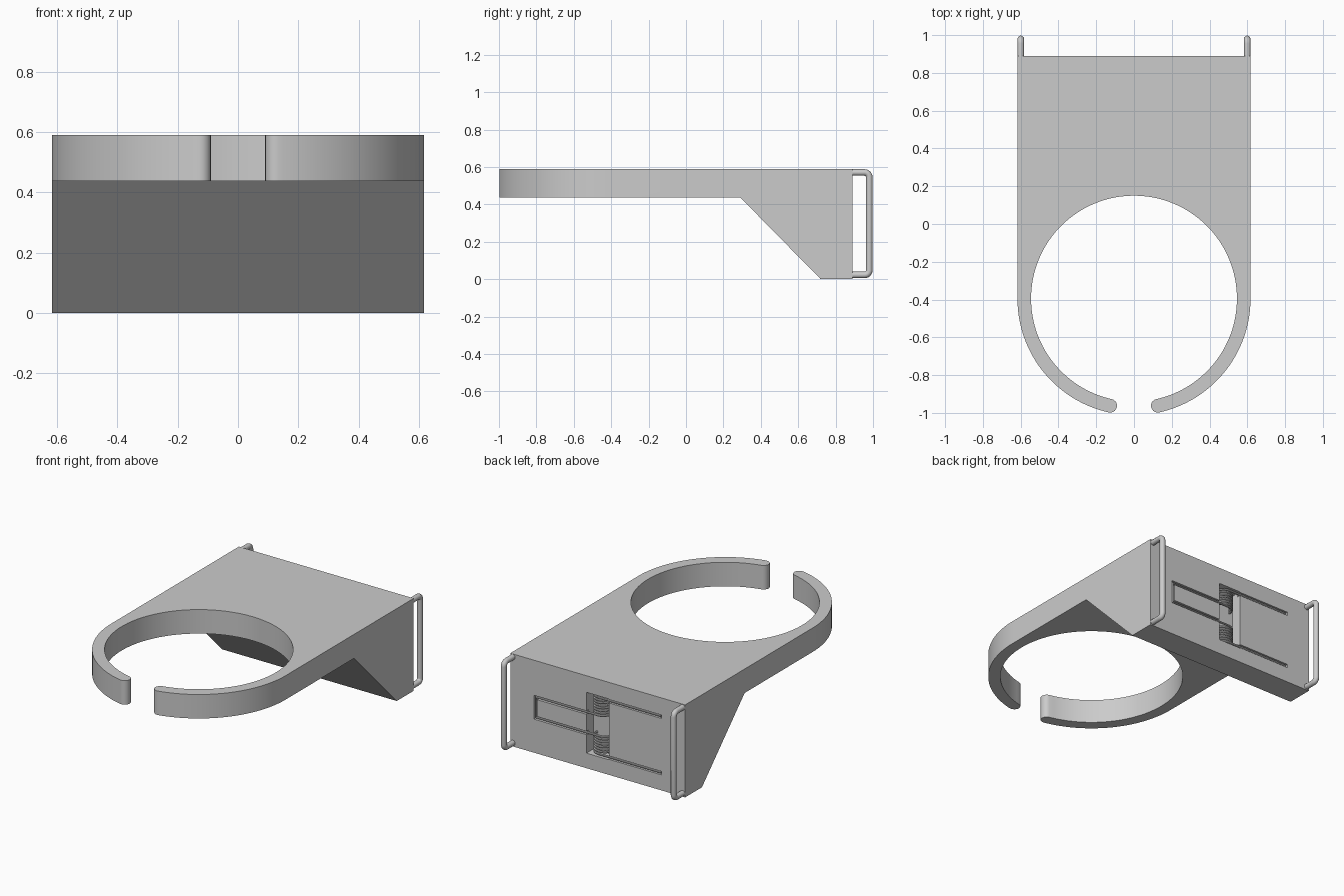
import bpy, bmesh
from math import sin, cos, pi, asin
from mathutils import Vector

if "Cube" in bpy.data.objects:
    bpy.data.objects.remove(bpy.data.objects["Cube"])


def activate(ob):
    bpy.ops.object.select_all(action='DESELECT')
    ob.select_set(True)
    bpy.context.view_layer.objects.active = ob


def smooth(ob):
    activate(ob)
    bpy.ops.object.shade_smooth_by_angle(angle=0.6)


def prism(name, pts, push):
    """Extrude a planar outline along the push vector."""
    bm = bmesh.new()
    face = bm.faces.new([bm.verts.new(p) for p in pts])
    new = bmesh.ops.extrude_face_region(bm, geom=[face])['geom']
    bmesh.ops.translate(bm, vec=Vector(push),
                        verts=[v for v in new if isinstance(v, bmesh.types.BMVert)])
    bmesh.ops.recalc_face_normals(bm, faces=bm.faces)
    me = bpy.data.meshes.new(name)
    bm.to_mesh(me)
    bm.free()
    ob = bpy.data.objects.new(name, me)
    bpy.context.collection.objects.link(ob)
    return ob


def cut(ob, cutter):
    mod = ob.modifiers.new('cut', 'BOOLEAN')
    mod.operation, mod.solver, mod.object = 'DIFFERENCE', 'EXACT', cutter
    activate(ob)
    bpy.ops.object.modifier_apply(modifier=mod.name)
    bpy.data.objects.remove(cutter)


def rod(name, pts, radius, res):
    """Round wire along a list of points."""
    cu = bpy.data.curves.new(name, 'CURVE')
    cu.dimensions = '3D'
    cu.bevel_depth, cu.bevel_resolution, cu.use_fill_caps = radius, res, True
    sp = cu.splines.new('POLY')
    sp.points.add(len(pts) - 1)
    for p, co in zip(sp.points, pts):
        p.co = (*co, 1)
    ob = bpy.data.objects.new(name, cu)
    bpy.context.collection.objects.link(ob)
    activate(ob)
    bpy.ops.object.convert(target='MESH')
    smooth(bpy.context.object)


def arc(cx, cy, r, a0, a1, n):
    return [(cx + r * cos(a0 + (a1 - a0) * i / n),
             cy + r * sin(a0 + (a1 - a0) * i / n)) for i in range(n + 1)]


TOP, BACK = 0.59, 0.89
CY, RO, RI = -0.395, 0.617, 0.545
RM, RC = (RO + RI) / 2, (RO - RI) / 2
GAP = asin(0.126 / RM)

# holder body: plate and open cup ring with rounded tips
aR, aL = -pi / 2 + GAP, 1.5 * pi - GAP
outline = [(RO, BACK)]
outline += arc(0, CY, RO, 0, aR, 48)
outline += arc(RM * cos(aR), CY + RM * sin(aR), RC, aR, aR - pi, 10)[1:-1]
outline += arc(0, CY, RI, aR, aL, 128)
outline += arc(RM * cos(aL), CY + RM * sin(aL), RC, aL + pi, aL, 10)[1:-1]
outline += arc(0, CY, RO, aL, pi, 48)
outline += [(-RO, BACK)]
body = prism('holder_body', [(x, y, 0) for x, y in outline], (0, 0, TOP))

# clear the space below the plate, leaving the sloped rear block
under = [(-1.2, -0.1), (-1.2, 0.437), (0.29, 0.437), (0.72, 0), (0.818, -0.1)]
cut(body, prism('under_cutter', [(-1, y, z) for y, z in under], (2, 0, 0)))

# spring pocket and wire grooves in the back face: x0, x1, z0, z1, depth
ZA, ZB, END, G = 0.47, 0.355, 0.44, 0.011
LA, LB = 2 * 0.29 - ZA, 2 * 0.29 - ZB
recesses = [(-0.08, 0.08, LA - 0.014, ZA + 0.014, 0.07),
            (-END - G, 0, ZA - G, ZA + G, 0.022),
            (-END - G, 0, LA - G, LA + G, 0.022),
            (0, END + G, ZB - G, ZB + G, 0.022),
            (0, END + G, LB - G, LB + G, 0.022),
            (END - G, END + G, LB - G, ZB + G, 0.022)]
for x0, x1, z0, z1, d in recesses:
    y = BACK - d
    cut(body, prism('recess_cutter', [(x0, y, z0), (x1, y, z0), (x1, y, z1), (x0, y, z1)],
                    (0, d + 0.05, 0)))
smooth(body)

# strap bars on both rear corners
R = 0.0175
for side, name in ((-1, 'left_strap_bar'), (1, 'right_strap_bar')):
    path = [(0.87, TOP - R - 0.002)]
    path += arc(0.955, TOP - R - 0.027, 0.025, pi / 2, 0, 6)
    path += arc(0.955, R + 0.03, 0.025, 0, -pi / 2, 6)
    path += [(0.87, R + 0.005)]
    rod(name, [(side * (RO - R), y, z) for y, z in path], R, 4)

# double torsion spring wire: arm, coil, loop, coil, arm
CR, CYS, TURNS, SEG = 0.055, 0.826, 7, 24
N = TURNS * SEG
coil = [(CR * sin(2 * pi * i / SEG), CYS + CR * cos(2 * pi * i / SEG),
         ZA + (ZB - ZA) * i / N) for i in range(N + 1)]
half = [(-END, CYS + CR, ZA)] + coil + [(END, CYS + CR, ZB)]
wire = half + [(x, y, 0.58 - z) for x, y, z in reversed(half)]
rod('spring_wire', wire, 0.007, 2)
